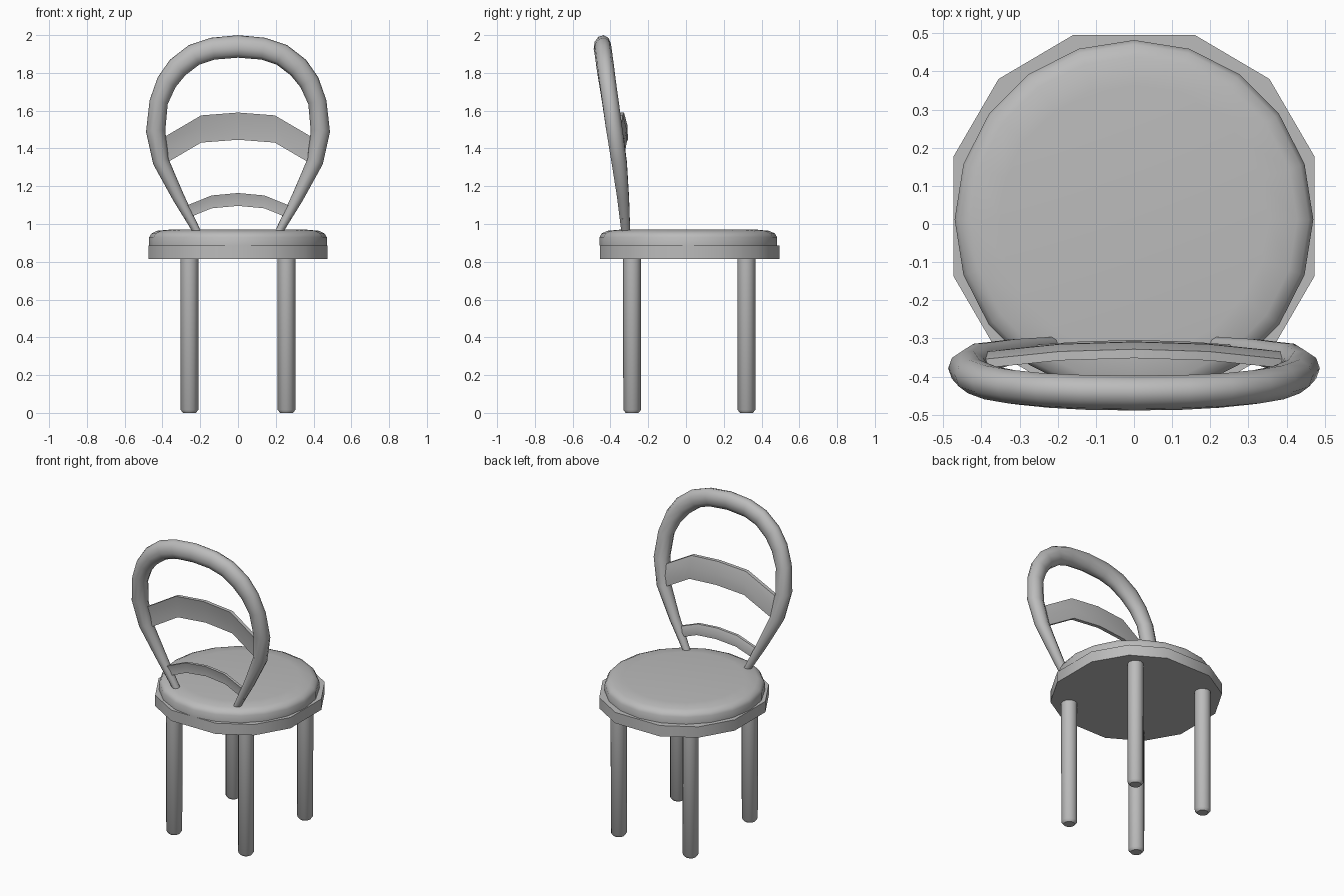
import bpy, bmesh, math
from mathutils import Vector

cube = bpy.data.objects.get("Cube")
if cube:
    bpy.data.objects.remove(cube, do_unlink=True)

grey = bpy.data.materials.new("plain grey")
grey.use_nodes = True
COLOUR = (0.5, 0.5, 0.5, 1)
grey.diffuse_color = COLOUR
grey.node_tree.nodes["Principled BSDF"].inputs["Base Color"].default_value = COLOUR


def loft(name, rings, angle=40):
    """Skin a list of closed rings of points and cap both ends."""
    bm = bmesh.new()
    loops = [[bm.verts.new(p) for p in ring] for ring in rings]
    n = len(loops[0])
    for a, b in zip(loops, loops[1:]):
        for i in range(n):
            j = (i + 1) % n
            bm.faces.new((a[i], a[j], b[j], b[i]))
    bm.faces.new(loops[0][::-1])
    bm.faces.new(loops[-1])
    bmesh.ops.recalc_face_normals(bm, faces=bm.faces)
    mesh = bpy.data.meshes.new(name)
    bm.to_mesh(mesh)
    bm.free()
    obj = bpy.data.objects.new(name, mesh)
    bpy.context.collection.objects.link(obj)
    mesh.materials.append(grey)
    bpy.ops.object.select_all(action="DESELECT")
    obj.select_set(True)
    bpy.context.view_layer.objects.active = obj
    bpy.ops.object.shade_smooth_by_angle(angle=math.radians(angle))
    return obj


def disc(sides, rx, ry, x, y, z, turn=0.0):
    steps = [math.tau * (i + turn) / sides for i in range(sides)]
    return [(x + rx * math.cos(a), y + ry * math.sin(a), z) for a in steps]


def mirrored(half):
    """Complete a path given from its centre out to the +x end."""
    return [(-p[0], *p[1:]) for p in half[:0:-1]] + half


# Seat: twelve-sided rim and a rounder cushion
rim = [(0.16, 0.475), (0.355, 0.36), (0.473, 0.157)]
quarter = rim[::-1]
outline = quarter + [(-x, y) for x, y in rim]
outline += [(-x, -y) for x, y in quarter] + [(x, -y) for x, y in rim]
loft("seat_rim", [[(x, y + 0.02, z) for x, y in outline] for z in (0.815, 0.885)])

cushion = [(1, 0.885), (1, 0.93), (0.975, 0.95), (0.91, 0.964), (0.75, 0.971)]
loft("seat_cushion", [disc(20, 0.47 * s, 0.47 * s, 0, 0.012, z) for s, z in cushion], 60)

# Four round legs with softened feet
for side, x in (("left", 0.257), ("right", -0.257)):
    for end, y in (("front", -0.285), ("back", 0.32)):
        profile = [(0.034, 0), (0.047, 0.016), (0.048, 0.83)]
        loft(f"{end}_{side}_leg", [disc(12, r, r, x, y, z) for r, z in profile])

# Hoop: x, y, z, half width, half depth from the crown down to one foot
hoop = mirrored([
    (0, -0.443, 1.94, 0.06, 0.046),
    (0.135, -0.441, 1.928, 0.059, 0.046),
    (0.233, -0.436, 1.895, 0.059, 0.046),
    (0.32, -0.427, 1.828, 0.058, 0.047),
    (0.378, -0.416, 1.75, 0.054, 0.047),
    (0.42, -0.4, 1.645, 0.049, 0.047),
    (0.436, -0.378, 1.49, 0.051, 0.047),
    (0.408, -0.354, 1.33, 0.043, 0.043),
    (0.315, -0.333, 1.14, 0.032, 0.033),
    (0.212, -0.318, 0.95, 0.02, 0.024),
])
normal = Vector((0, -1, 0.13)).normalized()
rings = []
for i, (x, y, z, wide, deep) in enumerate(hoop):
    before, after = hoop[max(i - 1, 0)], hoop[min(i + 1, len(hoop) - 1)]
    tangent = (Vector(after[:3]) - Vector(before[:3])).normalized()
    across = normal.cross(tangent).normalized()
    rings.append([Vector((x, y, z)) + across * wide * math.cos(a) + normal * deep * math.sin(a)
                  for a in (math.tau * k / 10 for k in range(10))])
loft("back_hoop", rings, 60)


# Two bowed cross bars with a slightly bulging inner face
def cross_bar(name, half_path, height, thick):
    section = [(-0.8, -1), (0.5, -1), (1, 0), (0.5, 1), (-0.8, 1), (-0.5, 0)]
    loft(name, [[(x, y + thick * u - 0.14 * height * v, z + height * v) for u, v in section]
                for x, y, z in mirrored(half_path)], 50)


cross_bar("upper_cross_bar",
          [(0, -0.327, 1.518), (0.195, -0.333, 1.503), (0.41, -0.355, 1.377)], 0.072, 0.018)
cross_bar("lower_cross_bar",
          [(0, -0.318, 1.13), (0.14, -0.322, 1.117), (0.28, -0.332, 1.06)], 0.034, 0.014)
